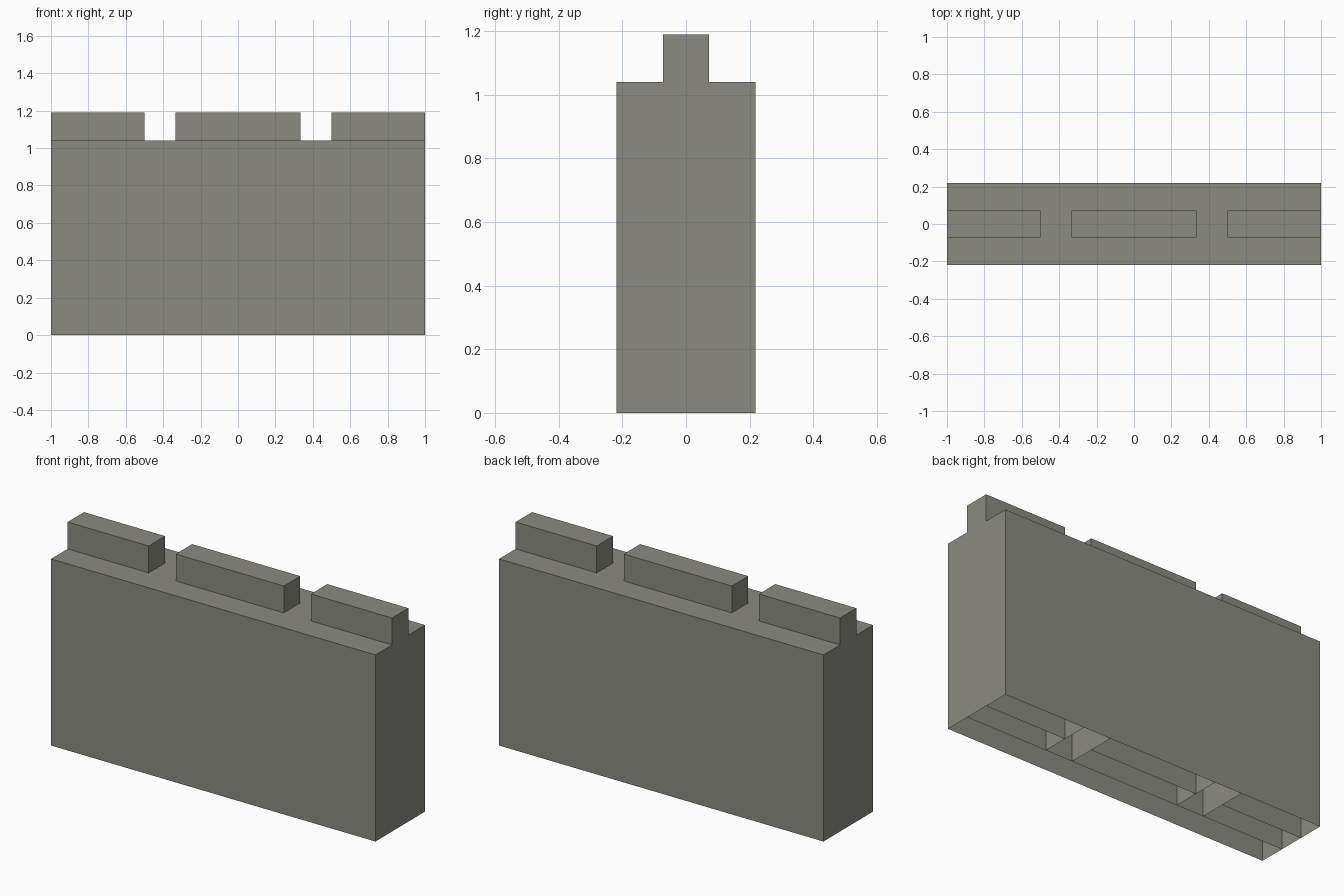
import bpy
import bmesh
from mathutils import Vector

cube = bpy.data.objects.get("Cube")
if cube:
    bpy.data.objects.remove(cube, do_unlink=True)

# Single stone colour
stone = bpy.data.materials.new("warm grey stone")
stone.use_nodes = True
colour = (0.26, 0.26, 0.225, 1)
stone.diffuse_color = colour
stone.node_tree.nodes["Principled BSDF"].inputs["Base Color"].default_value = colour

HALF_LENGTH, HALF_DEPTH, HALF_TOOTH = 1.0, 0.218, 0.072
BODY_TOP, TOOTH_TOP = 1.04, 1.19
MIDDLE_END, SIDE_START = 0.333, 0.5
DOWN, FRONT, BACK = Vector((0, 0, -1)), Vector((0, -1, 0)), Vector((0, 1, 0))
LEFT, RIGHT = Vector((1, 0, 0)), Vector((-1, 0, 0))


def hollow_box(name, x, y, top, omit=()):
    """Thin-walled box open below; omitted sides are closed by a neighbour."""
    bm = bmesh.new()
    bmesh.ops.create_cube(bm, size=1)
    for v in bm.verts:
        v.co = (x[v.co.x > 0], y[v.co.y > 0], top if v.co.z > 0 else 0)
    bm.normal_update()
    open_sides = [f for f in bm.faces
                  if any(f.normal.dot(d) > 0.9 for d in (DOWN, *omit))]
    bmesh.ops.delete(bm, geom=open_sides, context='FACES')
    mesh = bpy.data.meshes.new(name)
    bm.to_mesh(mesh)
    bm.free()
    mesh.materials.append(stone)
    obj = bpy.data.objects.new(name, mesh)
    bpy.context.collection.objects.link(obj)


tooth_y = (-HALF_TOOTH, HALF_TOOTH)
back_y = (HALF_TOOTH, HALF_DEPTH)

# Continuous front half of the wall
hollow_box("front_wall", (-HALF_LENGTH, HALF_LENGTH),
           (-HALF_DEPTH, -HALF_TOOTH), BODY_TOP, [BACK])

# Raised blocks running down to the ground, with the wall sections behind them
spans = {"right": (-HALF_LENGTH, -SIDE_START),
         "middle": (-MIDDLE_END, MIDDLE_END),
         "left": (SIDE_START, HALF_LENGTH)}
for side, x in spans.items():
    hollow_box(side + "_battlement", x, tooth_y, TOOTH_TOP)
    hollow_box(side + "_back_wall", x, back_y, BODY_TOP, [FRONT])

# Low sections in the gaps between the raised blocks
for side, x in {"right": (-SIDE_START, -MIDDLE_END),
                "left": (MIDDLE_END, SIDE_START)}.items():
    hollow_box(side + "_gap_wall", x, (-HALF_TOOTH, HALF_DEPTH),
               BODY_TOP, [LEFT, RIGHT])
